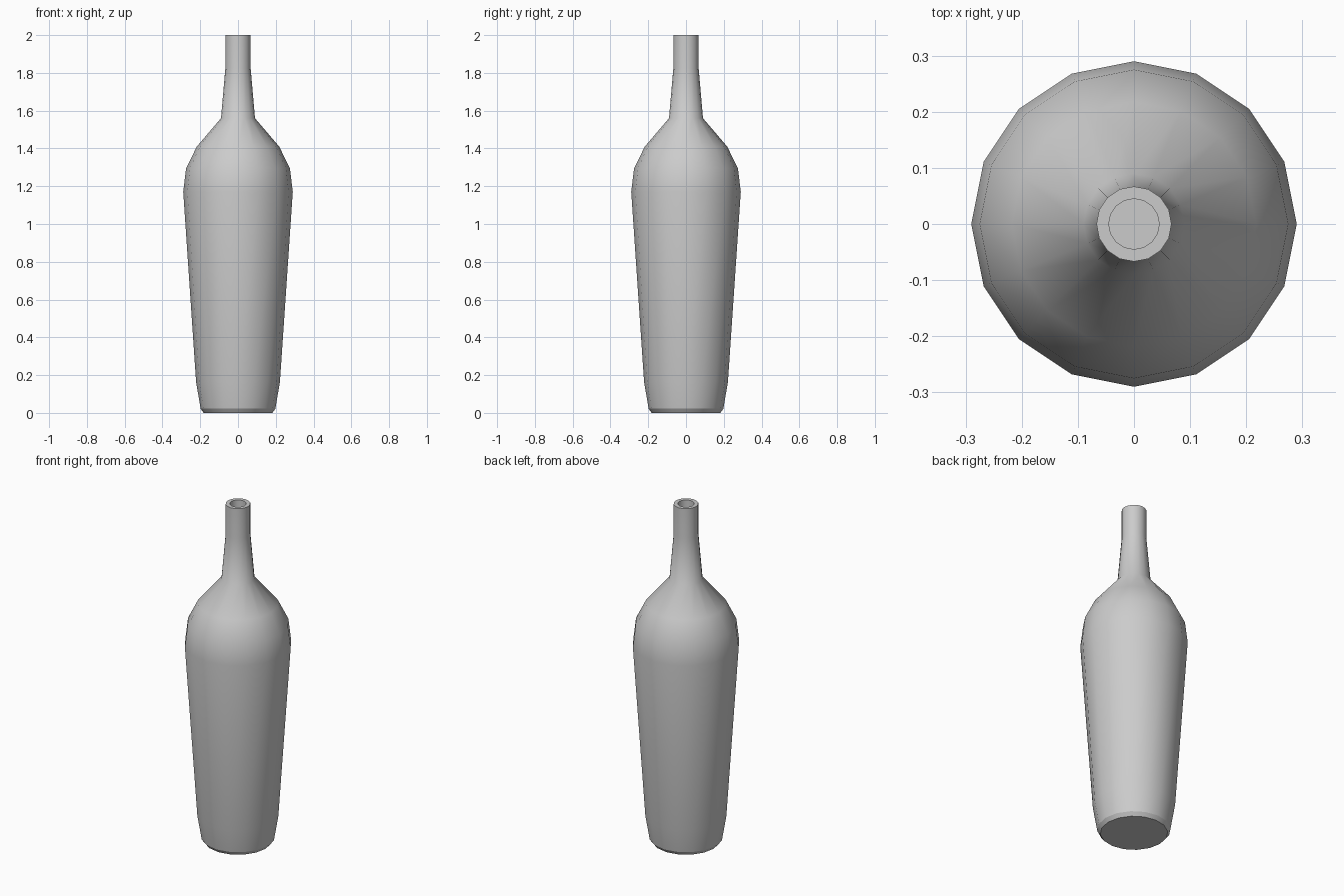
import bpy
import bmesh
from math import cos, sin, tau

cube = bpy.data.objects.get("Cube")
if cube:
    bpy.data.objects.remove(cube, do_unlink=True)

SIDES = 16

# Radius, height and whether the ring is a hard edge, from base to mouth floor
PROFILE = [
    (0.182, 0.0, True),     # base
    (0.198, 0.022, True),   # base bevel
    (0.222, 0.165, False),
    (0.29, 1.17, False),    # widest point
    (0.275, 1.295, False),  # shoulder
    (0.218, 1.41, False),
    (0.09, 1.56, False),    # neck root
    (0.067, 1.825, False),
    (0.067, 2.0, True),     # outer lip
    (0.045, 2.0, True),     # inner lip
    (0.045, 1.9, True),     # mouth floor
]


def make_material(name, color):
    mat = bpy.data.materials.new(name)
    mat.use_nodes = True
    mat.diffuse_color = color
    mat.node_tree.nodes["Principled BSDF"].inputs["Base Color"].default_value = color
    return mat


def lathe(name, profile, mat):
    bm = bmesh.new()
    angles = [tau * i / SIDES for i in range(SIDES)]
    rings = [[bm.verts.new((r * cos(a), r * sin(a), z)) for a in angles]
             for r, z, hard in profile]
    # Walls
    for low, high in zip(rings, rings[1:]):
        for i in range(SIDES):
            j = (i + 1) % SIDES
            bm.faces.new((low[i], low[j], high[j], high[i]))
    # Base and mouth floor
    bm.faces.new(rings[0][::-1])
    bm.faces.new(rings[-1])
    for face in bm.faces:
        face.smooth = True
    # Hard edges
    for ring, (r, z, hard) in zip(rings, profile):
        for i in range(SIDES):
            edge = bm.edges.get((ring[i], ring[(i + 1) % SIDES]))
            edge.smooth = not hard
    mesh = bpy.data.meshes.new(name)
    bm.to_mesh(mesh)
    bm.free()
    mesh.materials.append(mat)
    obj = bpy.data.objects.new(name, mesh)
    bpy.context.collection.objects.link(obj)
    return obj


lathe("bottle", PROFILE, make_material("light grey", (0.6, 0.6, 0.6, 1.0)))
